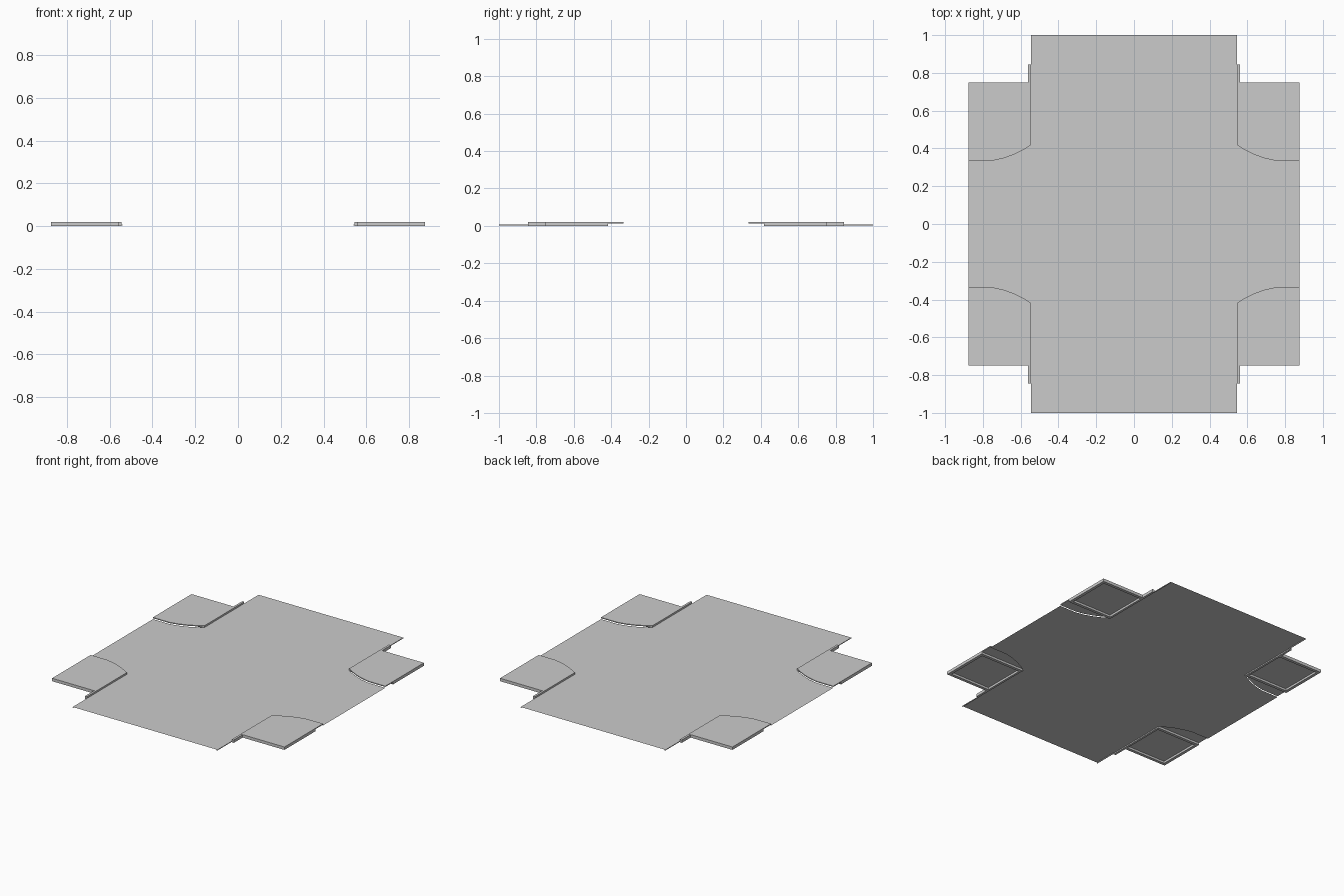
import bpy, bmesh

if "Cube" in bpy.data.objects:
    bpy.data.objects.remove(bpy.data.objects["Cube"])

ROAD_Z = 0.008     # asphalt sheet height
TOP = 0.02         # pavement height
# kerb curve from the lane edge round to the side street
CURVE = [(0.545, 0.418), (0.585, 0.393), (0.635, 0.368), (0.69, 0.348), (0.75, 0.335), (0.875, 0.335)]
QUADRANTS = [(1, 1, "back_right"), (-1, 1, "back_left"),
             (-1, -1, "front_left"), (1, -1, "front_right")]


def finish(name, bm):
    mesh = bpy.data.meshes.new(name)
    bm.to_mesh(mesh)
    bm.free()
    obj = bpy.data.objects.new(name, mesh)
    bpy.context.collection.objects.link(obj)
    return obj


def sheet(name, outline, z, height=0.0):
    """Flat polygon, extruded upward when a height is given."""
    bm = bmesh.new()
    face = bm.faces.new([bm.verts.new((x, y, z)) for x, y in outline])
    if height:
        ext = bmesh.ops.extrude_face_region(bm, geom=[face])
        tops = [g for g in ext["geom"] if isinstance(g, bmesh.types.BMVert)]
        bmesh.ops.translate(bm, verts=tops, vec=(0, 0, height))
        bmesh.ops.recalc_face_normals(bm, faces=bm.faces[:])
    else:
        bm.normal_update()
        if face.normal.z < 0:
            face.normal_flip()
    return finish(name, bm)


def rect(x0, x1, y0, y1):
    return [(x0, y0), (x1, y0), (x1, y1), (x0, y1)]


def place(points, sx, sy):
    return [(x * sx, y * sy) for x, y in points]


# Road: crossing streets with rounded junction corners
quarter = [(0.545, 1.0)] + CURVE
road = []
for sx, sy, _ in QUADRANTS:
    pts = place(quarter, sx, sy)
    road += pts[::-1] if sx * sy > 0 else pts
sheet("road", road, ROAD_Z)

for sx, sy, corner in QUADRANTS:
    # Pavement slab with curved kerb overhang
    slab = CURVE + [(0.875, 0.75), (0.545, 0.75)]
    sheet("pavement_" + corner, place(slab, sx, sy), 0.014, TOP - 0.014)

    # Supporting frame beneath the slab
    t = 0.02
    frame = {
        "outer_side_wall": rect(0.875 - t, 0.875, 0.418, 0.75),
        "end_wall": rect(0.56, 0.875 - t, 0.75 - t, 0.75),
        "inner_cross_wall": rect(0.56, 0.875 - t, 0.418, 0.418 + t),
    }
    for name, outline in frame.items():
        sheet(name + "_" + corner, place(outline, sx, sy), 0, 0.014)

    # Kerb strip that runs on past the slab
    sheet("kerb_" + corner, place(rect(0.545, 0.56, 0.418, 0.845), sx, sy), 0, 0.0195)

    # Thin lip along the road edge
    sheet("road_lip_" + corner, place(rect(0.54, 0.545, 0.845, 1.0), sx, sy), 0.003, ROAD_Z - 0.0032)
